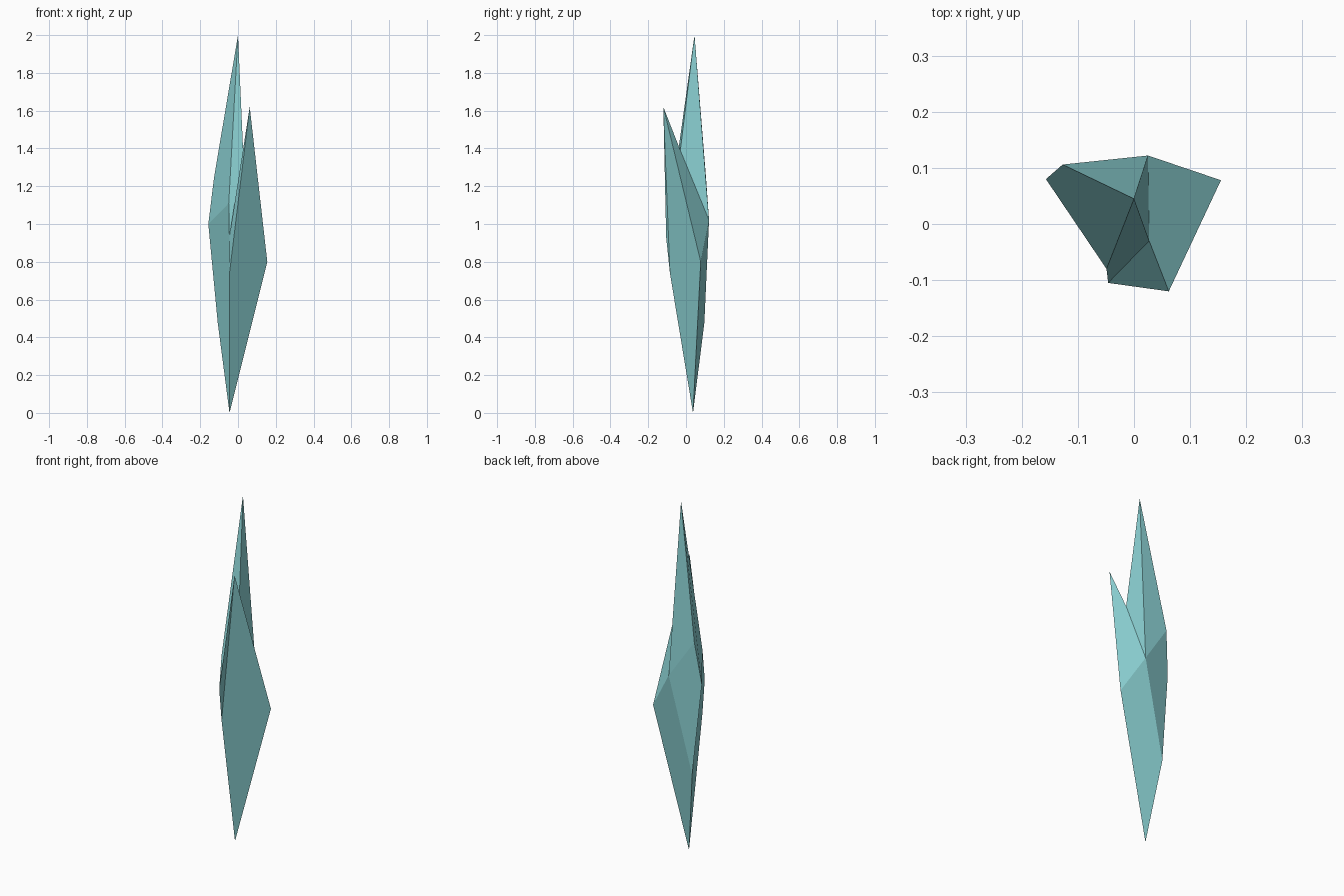
import bpy
import bmesh

cube = bpy.data.objects.get("Cube")
if cube:
    bpy.data.objects.remove(cube, do_unlink=True)

# Single flat colour
teal = bpy.data.materials.new("pale_teal")
teal.use_nodes = True
color = (0.265, 0.65, 0.665, 1.0)
teal.diffuse_color = color
teal.node_tree.nodes["Principled BSDF"].inputs["Base Color"].default_value = color

# Corners of the split crystal shard
corners = {
    "main_tip": (0.0, 0.045, 2.0),
    "side_tip": (0.062, -0.12, 1.62),
    "notch": (0.027, -0.03, 1.39),
    "left": (0.155, 0.078, 0.8),
    "back": (0.025, 0.122, 1.02),
    "right_high": (-0.127, 0.106, 1.245),
    "right": (-0.157, 0.08, 1.0),
    "back_low": (-0.107, 0.097, 0.475),
    "front_high": (-0.049, -0.08, 1.11),
    "front": (-0.046, -0.105, 0.93),
    "front_low": (-0.045, -0.085, 0.74),
    "base_tip": (-0.045, 0.037, 0.0),
}

# Flat facets, each named by the corners around it
facets = [
    "main_tip right_high back",
    "main_tip back notch",
    "notch back left side_tip",
    "side_tip left base_tip front_low",
    "front_low front notch side_tip",
    "main_tip notch front front_high",
    "main_tip front_high right right_high",
    "right front_high front front_low base_tip back_low",
    "right_high right back_low back",
    "back back_low base_tip left",
]

bm = bmesh.new()
verts = {name: bm.verts.new(co) for name, co in corners.items()}
for facet in facets:
    bm.faces.new([verts[name] for name in facet.split()])
bmesh.ops.recalc_face_normals(bm, faces=bm.faces)

mesh = bpy.data.meshes.new("crystal_shard")
bm.to_mesh(mesh)
bm.free()
mesh.materials.append(teal)
shard = bpy.data.objects.new("crystal_shard", mesh)
bpy.context.collection.objects.link(shard)
